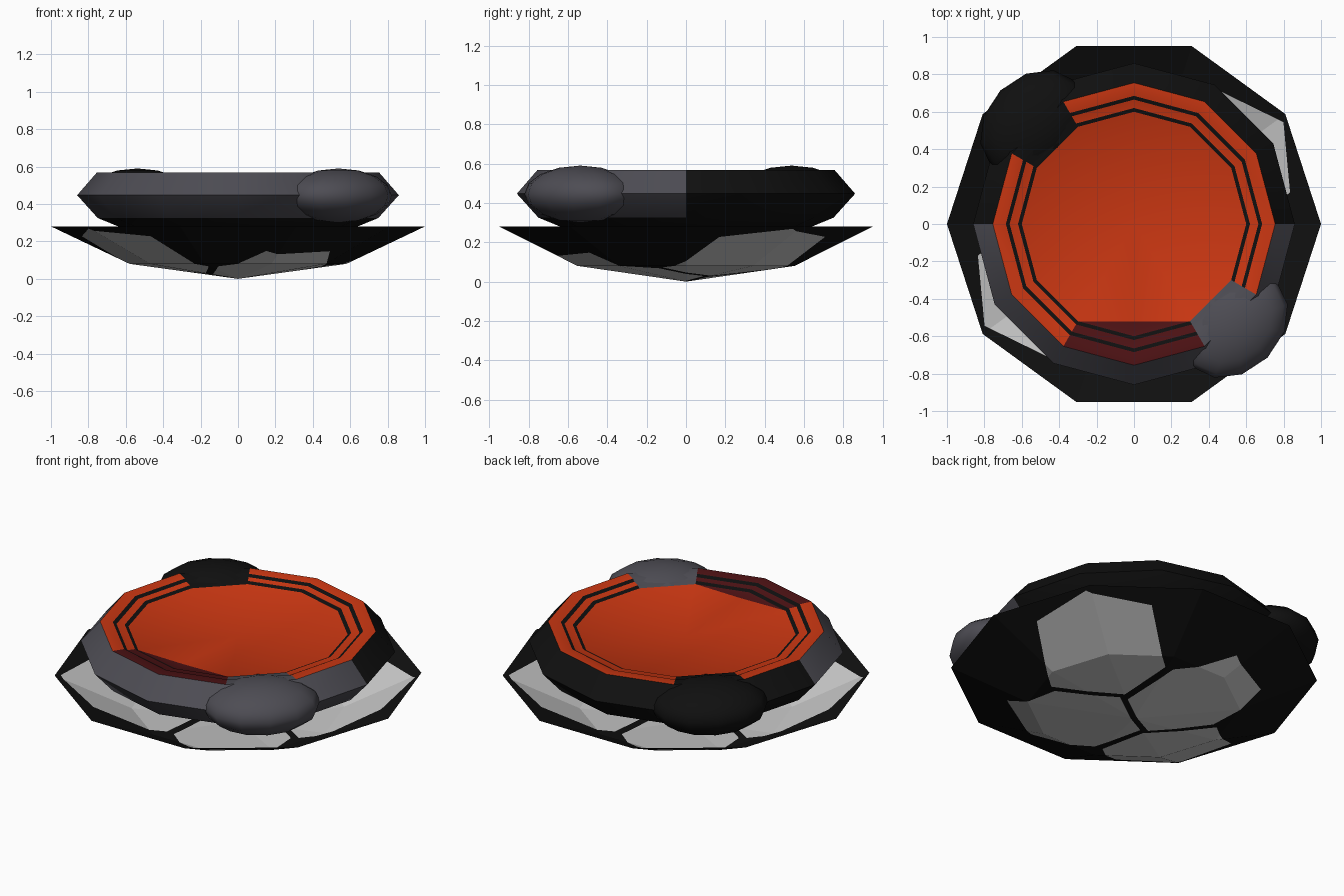
import bpy, bmesh, math
from mathutils import Vector

if "Cube" in bpy.data.objects:
    bpy.data.objects.remove(bpy.data.objects["Cube"])


def mat(name, rgb):
    m = bpy.data.materials.new(name)
    m.diffuse_color = (*rgb, 1)
    m.use_nodes = True
    m.node_tree.nodes["Principled BSDF"].inputs["Base Color"].default_value = m.diffuse_color
    return m


BLACK, WHITE, GREY, ORANGE, RED = range(5)
MATS = [mat("black", (0.005, 0.005, 0.005)), mat("white", (0.6, 0.6, 0.6)),
        mat("dark_grey", (0.075, 0.073, 0.088)), mat("orange", (0.6, 0.038, 0.006)),
        mat("dark_red", (0.075, 0.006, 0.007))]


def finish(bm, name, smooth=None):
    me = bpy.data.meshes.new(name)
    bm.to_mesh(me)
    bm.free()
    for m in MATS:
        me.materials.append(m)
    ob = bpy.data.objects.new(name, me)
    bpy.context.collection.objects.link(ob)
    if smooth:
        bpy.ops.object.select_all(action='DESELECT')
        ob.select_set(True)
        bpy.context.view_layer.objects.active = ob
        bpy.ops.object.shade_smooth_by_angle(angle=math.radians(smooth))
    return ob


def lathe(bm, profile, sides):
    """Revolve (r, z) points round z; returns a list of (face, band, sector)."""
    rings = []
    for r, z in profile:
        if r == 0:
            rings.append([bm.verts.new((0, 0, z))] * sides)
        else:
            rings.append([bm.verts.new((r * math.cos(math.tau * i / sides),
                                        r * math.sin(math.tau * i / sides), z))
                          for i in range(sides)])
    out = []
    for b in range(len(profile) - 1):
        for i in range(sides):
            j = (i + 1) % sides
            quad = [rings[b][i], rings[b][j], rings[b + 1][j], rings[b + 1][i]]
            out.append((bm.faces.new(list(dict.fromkeys(quad))), b, i))
    return out


# Open ten-sided bowl with white six-sided panels cut into its thin shell
def to_xy(s, t):
    return Vector(((t - s) * math.sqrt(0.5), (t + s) * math.sqrt(0.5), 0))


side_panel = [(-.18, .95), (.17, .83), (.21, .43), (-.03, .215), (-.43, .26), (-.47, .71)]
low_panel = [(-.25, -.40), (-.595, -.38), (-.695, 0), (-.415, .22), (-.06, .19), (.02, -.17)]
panels = []
for shape in (side_panel, low_panel):
    for sign in (1, -1):
        panels.append([to_xy(sign * s, sign * t) for s, t in shape])


def inside(p, poly):
    turns = []
    for a, b in zip(poly, poly[1:] + poly[:1]):
        turns.append((b - a).cross(p - a).z > 0)
    return all(turns) or not any(turns)


bm = bmesh.new()
lathe(bm, [(0, 0), (0.58, 0.08), (1, 0.28)], 10)
for poly in panels:
    for a, b in zip(poly, poly[1:] + poly[:1]):
        bmesh.ops.bisect_plane(bm, geom=bm.verts[:] + bm.edges[:] + bm.faces[:], dist=1e-5,
                               plane_co=a, plane_no=(b - a).cross(Vector((0, 0, 1))))
for f in bm.faces:
    c = f.calc_center_median()
    c.z = 0
    f.material_index = WHITE if any(inside(c, p) for p in panels) else BLACK
bmesh.ops.recalc_face_normals(bm, faces=bm.faces[:])
if sum(f.normal.z * f.calc_area() for f in bm.faces) > 0:
    bmesh.ops.reverse_faces(bm, faces=bm.faces[:])
finish(bm, "panelled_bowl")

# Twelve-sided body: underside, rim bands, stepped top rings and sunken disc
body = [(0, 0.26), (0.64, 0.28), (0.75, 0.325), (0.86, 0.447), (0.755, 0.568),
        (0.685, 0.566), (0.665, 0.555), (0.62, 0.553), (0.60, 0.543), (0, 0.51)]
bm = bmesh.new()
for f, band, sector in lathe(bm, body, 12):
    front = sector >= 6
    shell = GREY if front else BLACK
    if band < 2:
        f.material_index = BLACK
    elif band < 4:
        f.material_index = shell
    elif band == 8:
        f.material_index = ORANGE
    elif sector in (4, 10):
        f.material_index = shell
    elif band in (5, 7):
        f.material_index = BLACK
    else:
        f.material_index = RED if sector in (8, 9) else ORANGE
# Dark strip along the front edge of the disc
disc = [f for f in bm.faces if f.material_index == ORANGE and len(f.verts) == 3]
geom = disc + list({e for f in disc for e in f.edges}) + list({v for f in disc for v in f.verts})
bmesh.ops.bisect_plane(bm, geom=geom, dist=1e-5, plane_co=(0, -0.52, 0), plane_no=(0, 1, 0))
for f in bm.faces:
    c = f.calc_center_median()
    if f.material_index == ORANGE and c.y < -0.52 and c.length < 0.82 and abs(c.x) < 0.3:
        f.material_index = RED
bmesh.ops.recalc_face_normals(bm, faces=bm.faces[:])
finish(bm, "stepped_body", 35)

# Rounded lobes on two opposite corners of the rim
for name, angle, colour in (("front_lobe", -45, GREY), ("back_lobe", 135, BLACK)):
    bm = bmesh.new()
    bmesh.ops.create_uvsphere(bm, u_segments=12, v_segments=8, radius=1)
    for f in bm.faces:
        f.material_index = colour
    ob = finish(bm, name, 60)
    ob.scale = (0.25, 0.32, 0.145)
    a = math.radians(angle)
    ob.location = (0.76 * math.cos(a), 0.76 * math.sin(a), 0.445)
    ob.rotation_euler.z = a
